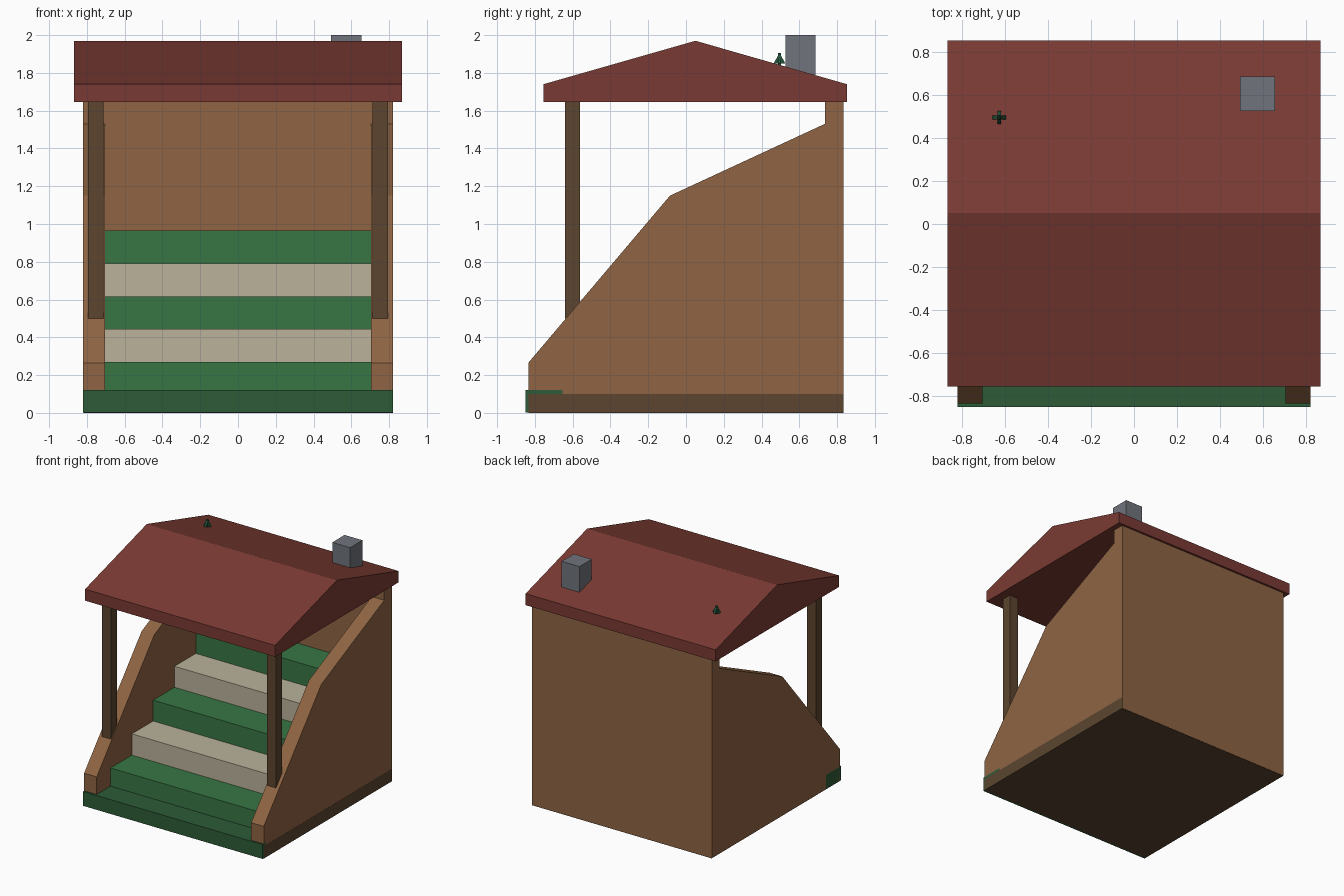
import bpy
import bmesh

cube = bpy.data.objects.get("Cube")
if cube:
    bpy.data.objects.remove(cube, do_unlink=True)


def material(name, hex_code):
    rgb = [int(hex_code[i:i + 2], 16) / 255 for i in (0, 2, 4)]
    lin = [c / 12.92 if c <= 0.04045 else ((c + 0.055) / 1.055) ** 2.4 for c in rgb]
    mat = bpy.data.materials.new(name)
    mat.use_nodes = True
    mat.diffuse_color = (*lin, 1)
    mat.node_tree.nodes["Principled BSDF"].inputs["Base Color"].default_value = (*lin, 1)
    return mat


WOOD = material("warm wood", "8f6443")
DARK_WOOD = material("dark wood", "5c452f")
ROOF = material("red roof", "7a3a33")
GREEN = material("green paint", "387645")
DARK_GREEN = material("dark green paint", "2d5b37")
CREAM = material("cream paint", "bab29a")
GREY = material("grey stone", "70747c")
PINE = material("pine green", "23533a")


def prism(name, profile, lo, hi, mat, axis="x"):
    """Extrude a closed 2D profile from lo to hi along x (profile y,z) or y (profile x,z)."""
    place = (lambda a, b, d: (d, a, b)) if axis == "x" else (lambda a, b, d: (a, d, b))
    bm = bmesh.new()
    face = bm.faces.new([bm.verts.new(place(a, b, lo)) for a, b in profile])
    ext = bmesh.ops.extrude_face_region(bm, geom=[face])
    verts = [v for v in ext["geom"] if isinstance(v, bmesh.types.BMVert)]
    bmesh.ops.translate(bm, verts=verts, vec=place(0, 0, hi - lo))
    bmesh.ops.recalc_face_normals(bm, faces=bm.faces)
    mesh = bpy.data.meshes.new(name)
    bm.to_mesh(mesh)
    bm.free()
    mesh.materials.append(mat)
    obj = bpy.data.objects.new(name, mesh)
    bpy.context.collection.objects.link(obj)
    return obj


def box(name, x, y, z, mat):
    return prism(name, [(y[0], z[0]), (y[1], z[0]), (y[1], z[1]), (y[0], z[1])], *x, mat)


# Floor base and front kerb
box("floor_base", (-0.818, 0.821), (-0.834, 0.834), (0, 0.1), DARK_WOOD)
box("front_kerb", (-0.82, 0.82), (-0.85, -0.655), (0.002, 0.12), DARK_GREEN)

# Stepped seating, alternating colours
depth, first_front, back = 0.278, -0.655, 0.74
tops = [0.27, 0.445, 0.617, 0.79, 0.965]
for i, top in enumerate(tops):
    box(f"seat_step_{i + 1}", (-0.71, 0.71), (first_front + depth * i, back),
        (0.05 if i == 0 else tops[i - 1], top), CREAM if i % 2 else GREEN)

# Sloping side walls and posts, both sides
side = [(-0.835, 0.003), (0.835, 0.003), (0.835, 1.65), (0.735, 1.65),
        (0.735, 1.53), (-0.085, 1.15), (-0.835, 0.265)]
for label, s in (("left", 1), ("right", -1)):
    prism(f"{label}_side_wall", side, *sorted((s * 0.705, s * 0.82)), WOOD)
    box(f"{label}_post", sorted((s * 0.712, s * 0.793)), (-0.64, -0.56), (0.5, 1.66), DARK_WOOD)

# Back wall
box("back_wall", (-0.71, 0.71), (0.735, 0.835), (0.003, 1.65), WOOD)

# Gabled roof
prism("roof", [(-0.755, 1.645), (0.852, 1.645), (0.852, 1.74), (0.05, 1.97), (-0.755, 1.74)],
      -0.867, 0.867, ROOF)

# Chimney block
box("chimney", (0.492, 0.655), (0.526, 0.686), (1.75, 2.0), GREY)

# Small pine ornament from two crossed plates on a stem
tx, ty = -0.626, 0.495
for axis, centre, across in (("x", ty, tx), ("y", tx, ty)):
    prism(f"pine_ornament_{axis}",
          [(centre - 0.031, 1.85), (centre + 0.031, 1.85), (centre, 1.905)],
          across - 0.009, across + 0.009, PINE, axis)
box("pine_stem", (tx - 0.009, tx + 0.009), (ty - 0.009, ty + 0.009), (1.82, 1.86), PINE)
